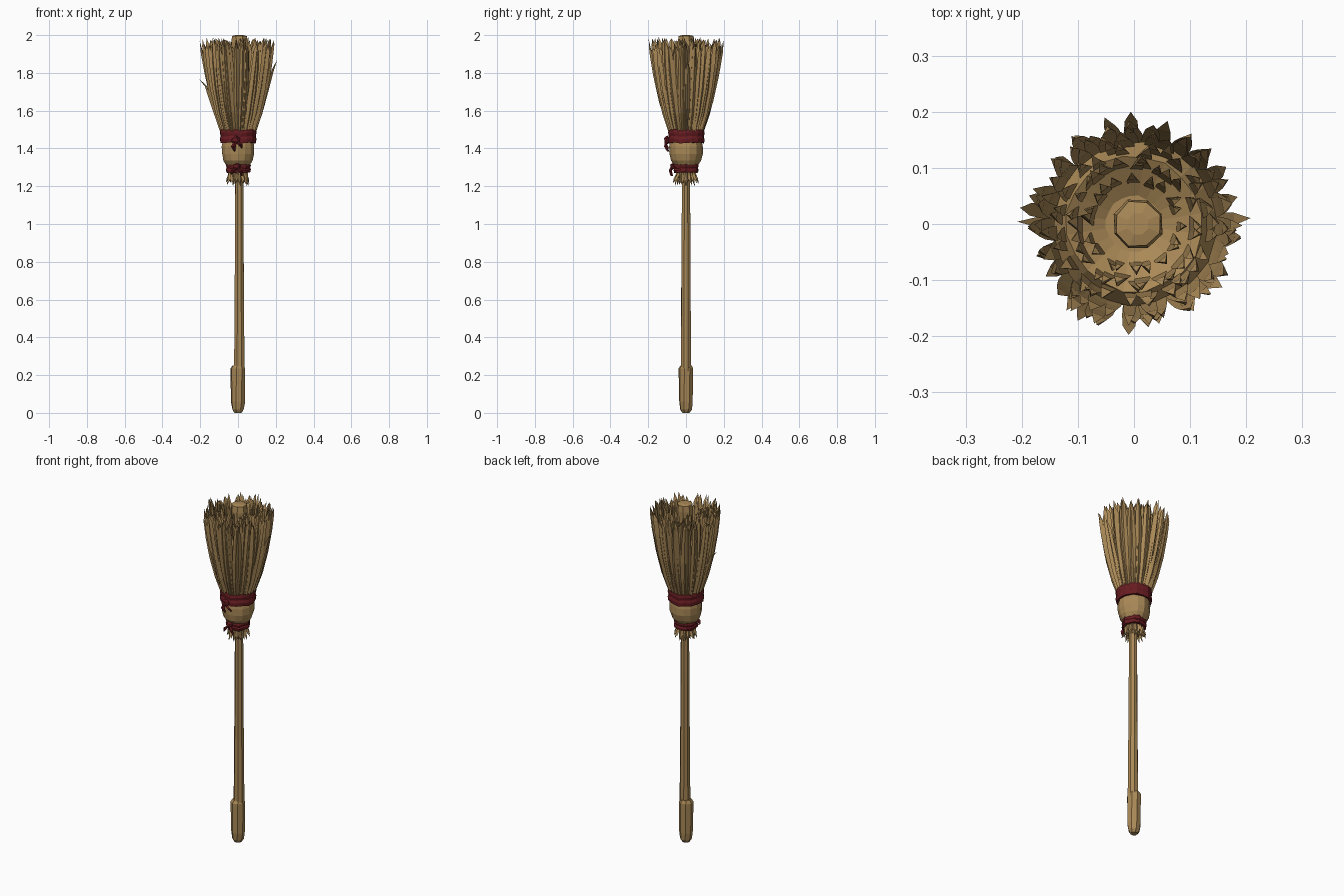
import bpy, bmesh, math, random
from mathutils import Vector

if "Cube" in bpy.data.objects:
    bpy.data.objects.remove(bpy.data.objects["Cube"])

random.seed(7)
U = random.uniform


def material(name, rgb):
    m = bpy.data.materials.new(name)
    m.diffuse_color = (*rgb, 1)
    m.use_nodes = True
    m.node_tree.nodes["Principled BSDF"].inputs["Base Color"].default_value = m.diffuse_color
    return m


STRAW = material("straw", (0.40, 0.25, 0.095))
WOOD = material("wood", (0.40, 0.25, 0.095))
RED = material("red_cloth", (0.14, 0.012, 0.016))


def finish(bm, name, mat):
    bmesh.ops.recalc_face_normals(bm, faces=bm.faces)
    me = bpy.data.meshes.new(name)
    bm.to_mesh(me)
    bm.free()
    me.materials.append(mat)
    ob = bpy.data.objects.new(name, me)
    bpy.context.collection.objects.link(ob)
    return ob


def bridge(bm, rings, closed=False):
    """Skin a list of vertex rings; cap both ends unless closed."""
    n = len(rings[0])
    pairs = list(zip(rings, rings[1:] + rings[:1])) if closed else list(zip(rings, rings[1:]))
    for a, b in pairs:
        for i in range(n):
            j = (i + 1) % n
            bm.faces.new((a[i], a[j], b[j], b[i]))
    if not closed:
        bm.faces.new(rings[0][::-1])
        bm.faces.new(rings[-1])


def lathe(name, profile, sides, mat, jitter=0.0, cx=0.0, twist=0.0):
    """Turned solid from (radius, z) pairs with hand-cut irregularity."""
    bm = bmesh.new()
    rings = []
    for k, (r, z) in enumerate(profile):
        ring = []
        for i in range(sides):
            a = math.tau * (i + 0.5) / sides + twist * k
            q = r * (1 + U(-jitter, jitter))
            ring.append(bm.verts.new((cx + q * math.cos(a), q * math.sin(a), z)))
        rings.append(ring)
    bridge(bm, rings)
    return finish(bm, name, mat)


def lookup(profile, z):
    """Radius of a (radius, z) profile at height z."""
    for (r0, z0), (r1, z1) in zip(profile, profile[1:]):
        if z <= z1:
            return r0 + (r1 - r0) * (z - z0) / (z1 - z0)
    return profile[-1][0]


def blade(bm, ang, path, width, thick, lean=0.0):
    """Pointed three-sided straw following (radius, z) points."""
    rings = []
    last = len(path) - 1
    for k, (r, z) in enumerate(path[:-1]):
        a = ang + lean * k / last
        out = Vector((math.cos(a), math.sin(a), 0))
        side = Vector((-out.y, out.x, 0))
        w = width * (0.6, 1.0, 1.1, 0.95, 0.75)[min(k, 4)]
        c = out * r + Vector((0, 0, z))
        rings.append([bm.verts.new(c + side * w - out * thick),
                      bm.verts.new(c + out * thick * 0.5),
                      bm.verts.new(c - side * w - out * thick)])
    r, z = path[-1]
    a = ang + lean
    tip = bm.verts.new((r * math.cos(a), r * math.sin(a), z))
    for a, b in zip(rings, rings[1:]):
        for i in range(3):
            j = (i + 1) % 3
            bm.faces.new((a[i], a[j], b[j], b[i]))
    bm.faces.new(rings[0][::-1])
    for i in range(3):
        bm.faces.new((rings[-1][i], rings[-1][(i + 1) % 3], tip))


# Wooden stick and grip
lathe("handle", [(0.030, 0.22), (0.027, 0.6), (0.024, 1.0), (0.023, 1.25),
                 (0.034, 1.6), (0.046, 1.96), (0.042, 1.995), (0.02, 2.0)],
      8, WOOD, 0.04, 0.007)
lathe("grip", [(0.020, 0.0), (0.032, 0.018), (0.038, 0.06), (0.039, 0.235),
               (0.030, 0.252)], 8, WOOD, 0.05, 0.0, 0.06)

# Flared head: solid straw base with layers of pointed straws
HEAD = [(0.080, 1.46), (0.098, 1.52), (0.128, 1.60), (0.150, 1.70),
        (0.168, 1.80), (0.180, 1.90), (0.188, 2.0)]
lathe("straw_base", [(0.07, 1.46), (0.086, 1.52), (0.112, 1.60), (0.132, 1.70),
                     (0.145, 1.80), (0.12, 1.84), (0.05, 1.80)], 20, STRAW, 0.03)
bm = bmesh.new()
for scale, count, width, z_start in ((1.0, 46, 0.0145, 1.46), (0.92, 42, 0.015, 1.48),
                                     (0.78, 34, 0.013, 1.66), (0.63, 28, 0.012, 1.72),
                                     (0.48, 20, 0.010, 1.76)):
    for i in range(count):
        ang = math.tau * (i + U(-0.35, 0.35)) / count
        top = U(1.93, 1.99)
        s = scale * U(0.96, 1.04)
        zs = [z_start + (top - z_start) * t for t in (0, 0.25, 0.5, 0.75, 0.92, 1)]
        path = [(lookup(HEAD, z) * s, z) for z in zs]
        path[-1] = (path[-1][0] * U(0.97, 1.05), top)
        blade(bm, ang, path, width * U(0.75, 1.25), U(0.006, 0.012), U(-0.12, 0.12))
# Loose straws bending away from the sides
for ang, end, r in ((0.05, 1.87, 0.208), (math.pi - 0.02, 1.77, 0.208), (1.6, 1.98, 0.20),
                    (-1.62, 1.98, 0.198), (3.0, 1.97, 0.205), (-2.1, 1.96, 0.20)):
    path = [(lookup(HEAD, 1.5 + (end - 1.5) * t) + (r - 0.185) * t * t, 1.5 + (end - 1.5) * t)
            for t in (0, 0.3, 0.6, 0.85)] + [(r, end)]
    blade(bm, ang, path, 0.012, 0.008)
finish(bm, "head_straws", STRAW)

# Bulging bundle between the two ties
lathe("bundle", [(0.045, 1.26), (0.062, 1.31), (0.078, 1.335), (0.087, 1.37),
                 (0.087, 1.41), (0.078, 1.46)], 14, STRAW, 0.03)

# Frayed ends under the lower tie
lathe("fray_base", [(0.026, 1.225), (0.045, 1.25), (0.052, 1.29)], 10, STRAW, 0.04)
bm = bmesh.new()
for scale, count in ((1.0, 18), (0.72, 14)):
    for i in range(count):
        low = U(1.2, 1.225)
        r = scale * U(0.052, 0.072)
        blade(bm, math.tau * (i + U(-0.3, 0.3)) / count,
              [(0.05 * scale, 1.29), (0.05 * scale, 1.265), (r * 0.9, 1.24), (r, low)],
              0.0095, 0.007)
finish(bm, "frayed_ends", STRAW)


def wrap(name, r, z0, z1, sides):
    """Cloth band with a slightly uneven, creased outer face."""
    bm = bmesh.new()
    rings = []
    for i in range(sides):
        a = math.tau * i / sides
        h, d = U(-0.004, 0.004), U(-0.003, 0.003)
        section = ((r - 0.02, z0), (r - 0.003 + d, z0 + h), (r + d, z0 * 0.7 + z1 * 0.3 + h),
                   (r - 0.004 + d, (z0 + z1) / 2 + h), (r + d, z0 * 0.25 + z1 * 0.75 + h),
                   (r - 0.003 + d, z1 + h), (r - 0.02, z1))
        rings.append([bm.verts.new((q * math.cos(a), q * math.sin(a), z)) for q, z in section])
    bridge(bm, rings, True)
    finish(bm, name, RED)


wrap("upper_tie", 0.097, 1.43, 1.50, 18)
wrap("lower_tie", 0.066, 1.272, 1.318, 14)


def knot(name, loc, size):
    """Lumpy cloth knot."""
    bm = bmesh.new()
    bmesh.ops.create_icosphere(bm, subdivisions=1, radius=1)
    for v in bm.verts:
        v.co = Vector(loc) + Vector([c * s * U(0.85, 1.15) for c, s in zip(v.co, size)])
    finish(bm, name, RED)


def cloth_tail(name, points, width):
    """Flat pointed cloth end hanging from a knot."""
    bm = bmesh.new()
    rings = []
    for k, p in enumerate(points):
        w = width * (0.6, 1.0, 0.25)[k]
        rings.append([bm.verts.new(Vector(p) + Vector(o)) for o in
                      ((-w, 0, 0), (0, -0.008, 0), (w, 0, 0), (0, 0.006, 0))])
    bridge(bm, rings)
    finish(bm, name, RED)


knot("upper_knot", (-0.012, -0.1, 1.445), (0.026, 0.018, 0.022))
cloth_tail("upper_tail_left", [(-0.015, -0.104, 1.44), (-0.024, -0.108, 1.41), (-0.018, -0.093, 1.385)], 0.013)
cloth_tail("upper_tail_right", [(-0.005, -0.104, 1.44), (0.012, -0.106, 1.42), (0.022, -0.094, 1.40)], 0.012)
knot("lower_knot", (-0.005, -0.070, 1.305), (0.022, 0.016, 0.020))
cloth_tail("lower_tail_left", [(-0.01, -0.075, 1.30), (-0.025, -0.082, 1.285), (-0.035, -0.076, 1.262)], 0.011)
cloth_tail("lower_tail_right", [(0.0, -0.075, 1.30), (0.014, -0.082, 1.28), (0.020, -0.074, 1.255)], 0.011)
